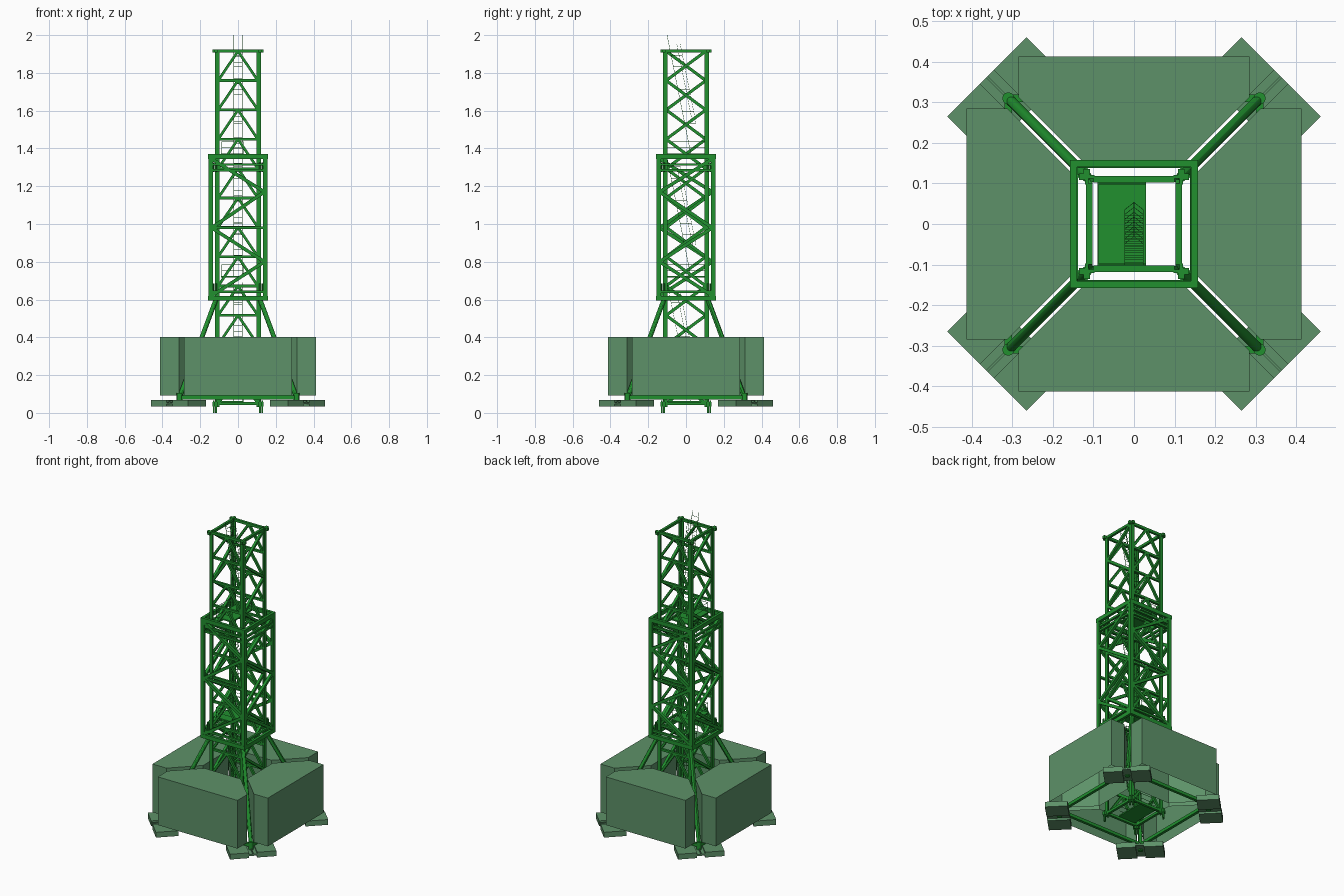
import bpy, bmesh, math
from mathutils import Vector, Matrix

if "Cube" in bpy.data.objects:
    bpy.data.objects.remove(bpy.data.objects["Cube"])


def material(name, rgb):
    m = bpy.data.materials.new(name)
    m.diffuse_color = (*rgb, 1)
    m.use_nodes = True
    m.node_tree.nodes["Principled BSDF"].inputs["Base Color"].default_value = m.diffuse_color
    return m


STEEL = material("green_steel", (0.015, 0.28, 0.028))
BALLAST = material("grey_green_concrete", (0.11, 0.285, 0.14))


def finish(bm, name, mat, fix_normals=True):
    if fix_normals:
        bmesh.ops.recalc_face_normals(bm, faces=bm.faces)
    me = bpy.data.meshes.new(name)
    bm.to_mesh(me)
    bm.free()
    me.materials.append(mat)
    ob = bpy.data.objects.new(name, me)
    bpy.context.collection.objects.link(ob)
    return ob


def box(bm, lo, hi, mat=Matrix()):
    lo, hi = Vector(lo), Vector(hi)
    m = mat @ Matrix.Translation((lo + hi) / 2) @ Matrix.Diagonal((*(hi - lo), 1))
    bmesh.ops.create_cube(bm, size=1, matrix=m)


def bar(bm, a, b, w, sides=4):
    """Square or round bar of width w from a to b."""
    a, b = Vector(a), Vector(b)
    d = b - a
    m = Matrix.Translation((a + b) / 2) @ d.to_track_quat('Z', 'Y').to_matrix().to_4x4()
    if sides == 4:
        box(bm, (-w / 2, -w / 2, -d.length / 2), (w / 2, w / 2, d.length / 2), m)
    else:
        bmesh.ops.create_cone(bm, cap_ends=True, segments=sides, radius1=w / 2,
                              radius2=w / 2, depth=d.length, matrix=m)


def ring(bm, r, z, w, h=None, reach=None):
    """Four horizontal bars; reach shortens them for open corners."""
    h = h or w
    long, short = (reach, reach) if reach else (r + w / 2, r - w / 2)
    for s in (-1, 1):
        box(bm, (-long, s * r - w / 2, z - h / 2), (long, s * r + w / 2, z + h / 2))
        box(bm, (s * r - w / 2, -short, z - h / 2), (s * r + w / 2, short, z + h / 2))


def angle_leg(bm, x, y, outer, size, t, z0, z1):
    """L-shaped corner post with its heel at (x, y) * outer."""
    m = Matrix.Diagonal((x, y, 1, 1))
    box(bm, (outer - size, outer - t, z0), (outer, outer, z1), m)
    box(bm, (outer - t, outer - size, z0), (outer, outer - t, z1), m)


CORNERS = [(x, y) for x in (-1, 1) for y in (-1, 1)]

# Mast: corner legs
R, Z0, Z1, N = 0.111, 0.05, 1.915, 12
STEP = (Z1 - Z0) / N
bm = bmesh.new()
for x, y in CORNERS:
    angle_leg(bm, x, y, 0.121, 0.023, 0.009, 0.03, 1.925)
finish(bm, "mast_legs", STEEL)

# Mast: chevrons on front and back, opposed zigzags on the two sides
bm = bmesh.new()
for i in range(N):
    a, b = Z0 + i * STEP, Z0 + (i + 1) * STEP
    for s in (-1, 1):
        bar(bm, (-0.1, s * R, b), (0.1, s * R, b), 0.014)
        for k in (-1, 1):
            bar(bm, (k * 0.105, s * R, a), (0, s * R, b), 0.014)
        t = s * (1 if i % 2 else -1)
        bar(bm, (s * R, -t * 0.105, a), (s * R, t * 0.105, b), 0.016)
finish(bm, "mast_bracing", STEEL)

# Mast: end rings and pin lugs
bm = bmesh.new()
for z in (0.05, 1.917):
    ring(bm, R, z, 0.016, reach=0.1)
for x, y in CORNERS:
    m = Matrix.Diagonal((x, y, 1, 1))
    for cx, cy in ((0.128, 0.116), (0.116, 0.128)):
        for z0, z1 in ((1.907, 1.925), (0.035, 0.058)):
            box(bm, (cx - 0.008, cy - 0.008, z0), (cx + 0.008, cy + 0.008, z1), m)
        bar(bm, (x * cx, y * cy, 0), (x * cx, y * cy, 0.065), 0.009)
finish(bm, "mast_end_frames", STEEL)

# Outer climbing cage
C = 0.147
bm = bmesh.new()
for x, y in CORNERS:
    angle_leg(bm, x, y, 0.157, 0.024, 0.013, 0.6, 1.365)
for z in (0.607, 1.358):
    ring(bm, C + 0.002, z, 0.017, 0.026)
finish(bm, "climbing_cage_frame", STEEL)

bm = bmesh.new()
nodes = [0.62, 0.80, 0.98, 1.17, 1.345]
for i in range(4):
    a, b = nodes[i], nodes[i + 1]
    for s in (-1, 1):
        t = 1 if i % 2 else -1
        bar(bm, (t * 0.14, s * C, a), (-t * 0.14, s * C, b), 0.018)
        bar(bm, (s * C, -s * t * 0.14, a), (s * C, s * t * 0.14, b), 0.018)
for s in (-1, 1):
    bar(bm, (-C, s * C, 0.98), (C, s * C, 0.98), 0.013)
for z in (0.642, 1.285, 1.315):
    ring(bm, C, z, 0.013)
finish(bm, "climbing_cage_bracing", STEEL)

# Guide rollers between cage and mast
bm = bmesh.new()
for x, y in CORNERS:
    for z in (0.66, 1.30):
        for dx, dy in ((0.133, 0.118), (0.118, 0.133)):
            bar(bm, (x * dx, y * dy, z - 0.025), (x * dx, y * dy, z + 0.025), 0.012, 8)
rollers = finish(bm, "cage_guide_rollers", STEEL)

# Sloping struts and the base beams they stand on
bm = bmesh.new()
for x, y in CORNERS:
    bar(bm, (x * 0.31, y * 0.31, 0.08), (x * 0.115, y * 0.115, 0.605), 0.025, 12)
    bar(bm, (x * 0.31, y * 0.31, 0.04), (x * 0.31, y * 0.31, 0.105), 0.03, 12)
struts = finish(bm, "corner_struts", STEEL)
bm = bmesh.new()
ring(bm, 0.31, 0.081, 0.018, 0.02)
finish(bm, "base_beams", STEEL)

# Ballast blocks: open-bottomed shells, one plan outline turned to four sides
outline = [(-0.285, -0.413), (0.285, -0.413), (0.285, -0.313),
           (0.13, -0.158), (-0.13, -0.158), (-0.285, -0.313)]
for i, side in enumerate(("front", "right", "back", "left")):
    bm = bmesh.new()
    low = [bm.verts.new((x, y, 0.091)) for x, y in outline]
    high = [bm.verts.new((x, y, 0.403)) for x, y in outline]
    bm.faces.new(high)
    for k in range(6):
        n = (k + 1) % 6
        bm.faces.new((low[k], low[n], high[n], high[k]))
    bmesh.ops.rotate(bm, verts=bm.verts, matrix=Matrix.Rotation(i * math.pi / 2, 3, 'Z'))
    finish(bm, side + "_ballast_block", BALLAST, fix_normals=False)

# Foot pads: two halves with a thinner joining strip, turned 45 degrees
for i in range(4):
    bm = bmesh.new()
    m = Matrix.Rotation(math.pi / 4 + i * math.pi / 2, 4, 'Z') @ Matrix.Translation((0.446, 0, 0))
    for s in (-1, 1):
        box(bm, (-0.067, min(s * 0.138, s * 0.024), 0.033), (0.067, max(s * 0.138, s * 0.024), 0.067), m)
    box(bm, (-0.067, -0.024, 0.046), (0.067, 0.024, 0.056), m)
    box(bm, (-0.067, -0.003, 0.056), (0.067, 0.003, 0.065), m)
    finish(bm, f"foot_pad_{i + 1}", BALLAST)

# Landings with thin rails, and caged ladders leaning up from each
for n, z in enumerate((0.06, 0.72, 1.37)):
    bm = bmesh.new()
    box(bm, (-0.09, -0.103, z - 0.004), (0.03, 0.103, z + 0.004))
    finish(bm, f"landing_{n + 1}", STEEL)
    bm = bmesh.new()
    for y in (-0.099, 0.099):
        for x in (-0.087, 0.028):
            bar(bm, (x, y, z), (x, y, z + 0.065), 0.002)
        for h in (0.033, 0.065):
            bar(bm, (-0.087, y, z + h), (0.028, y, z + h), 0.002)
    for h in (0.033, 0.065):
        bar(bm, (-0.087, -0.099, z + h), (-0.087, 0.099, z + h), 0.002)
    finish(bm, f"landing_rail_{n + 1}", STEEL)

    bm = bmesh.new()
    top, bottom = Vector((0, -0.1, z + 0.63)), Vector((0, 0.026, z))
    for s in (-1, 1):
        off = Vector((s * 0.023, 0, 0))
        bar(bm, bottom + off, top + off, 0.002)
    for k in range(1, 22):
        p = bottom.lerp(top, k / 22)
        bar(bm, p - Vector((0.023, 0, 0)), p + Vector((0.023, 0, 0)), 0.0015)
    hoop = [Vector(v) for v in ((-0.023, 0, 0), (-0.023, 0.042, 0), (0, 0.06, 0), (0.023, 0.042, 0), (0.023, 0, 0))]
    for k in range(8):
        p = bottom.lerp(top, 0.26 + k * 0.095)
        for a, b in zip(hoop, hoop[1:]):
            bar(bm, p + a, p + b, 0.0015)
    for h in hoop[1:4]:
        bar(bm, bottom.lerp(top, 0.26) + h, bottom.lerp(top, 0.925) + h, 0.0015)
    finish(bm, f"caged_ladder_{n + 1}", STEEL)

# Smooth the round parts
bpy.ops.object.select_all(action='DESELECT')
for ob in (struts, rollers):
    ob.select_set(True)
bpy.context.view_layer.objects.active = struts
bpy.ops.object.shade_smooth_by_angle()
